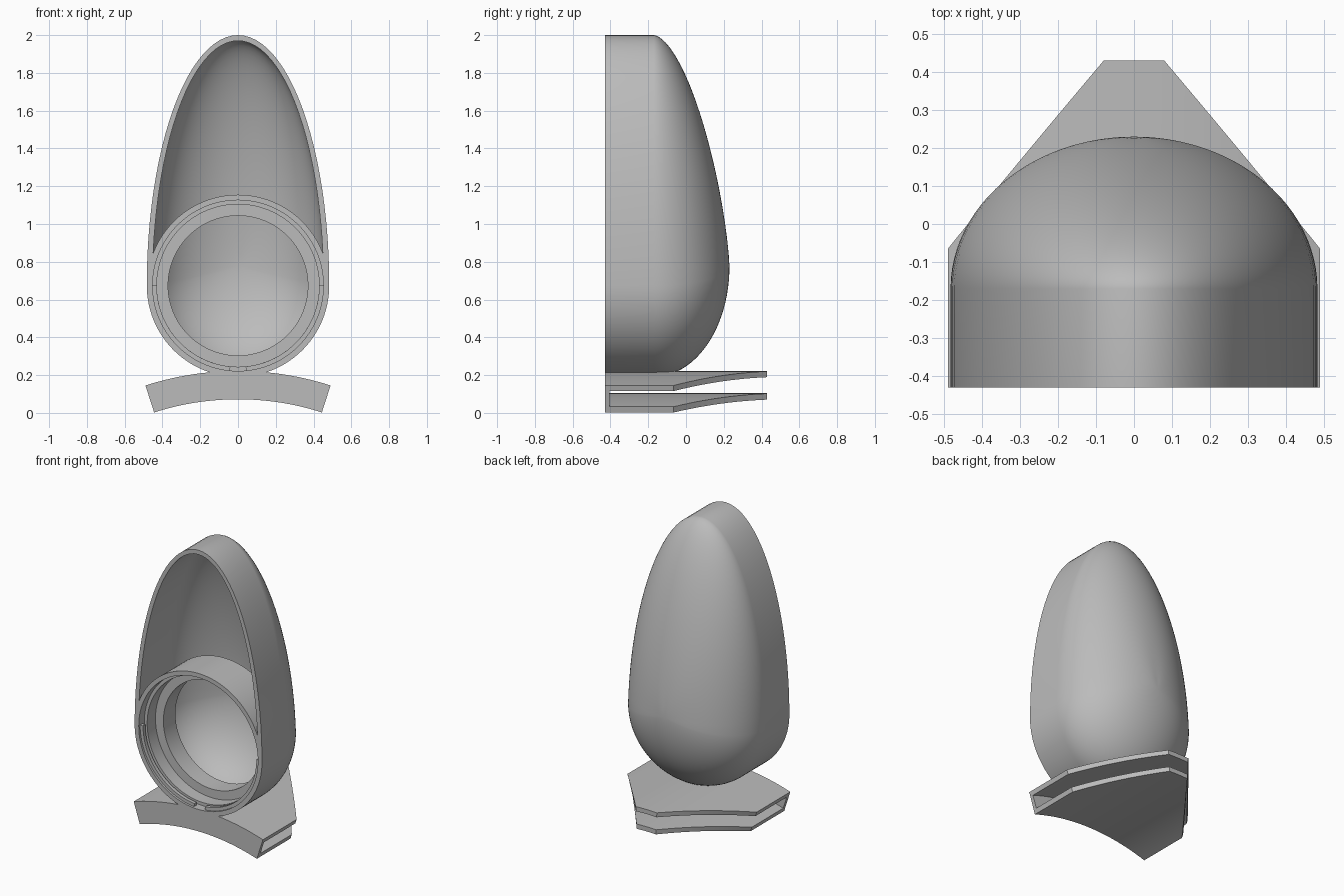
import bpy, bmesh
from math import sin, cos, pi, asin

if "Cube" in bpy.data.objects:
    bpy.data.objects.remove(bpy.data.objects["Cube"], do_unlink=True)

GREY = bpy.data.materials.new("light_grey")
GREY.use_nodes = True
GREY.diffuse_color = (0.5, 0.5, 0.5, 1)
GREY.node_tree.nodes["Principled BSDF"].inputs["Base Color"].default_value = (0.5, 0.5, 0.5, 1)

FRONT = -0.43
RING_Z = 0.674


def finish(name, bm):
    bmesh.ops.remove_doubles(bm, verts=bm.verts, dist=1e-5)
    bmesh.ops.recalc_face_normals(bm, faces=bm.faces)
    mesh = bpy.data.meshes.new(name)
    bm.to_mesh(mesh)
    bm.free()
    mesh.materials.append(GREY)
    ob = bpy.data.objects.new(name, mesh)
    bpy.context.collection.objects.link(ob)
    bpy.ops.object.select_all(action='DESELECT')
    ob.select_set(True)
    bpy.context.view_layer.objects.active = ob
    bpy.ops.object.shade_smooth_by_angle(angle=0.6)
    return ob


def loft(name, loops, wrap=False, caps=False):
    """Skin a list of closed point loops."""
    bm = bmesh.new()
    rows = [[bm.verts.new(p) for p in loop] for loop in loops]
    pairs = list(zip(rows, rows[1:]))
    if wrap:
        pairs.append((rows[-1], rows[0]))
    for a, b in pairs:
        n = len(a)
        for i in range(n):
            j = (i + 1) % n
            bm.faces.new((a[i], a[j], b[j], b[i]))
    if caps:
        bm.faces.new(rows[0])
        bm.faces.new(rows[-1])
    return finish(name, bm)


def revolve(name, profile, start=0.0, end=2 * pi, steps=96):
    """Turn a closed (radius, y) profile about the ring axis."""
    full = end - start > 6.28
    count = steps if full else steps + 1
    angles = [start + (end - start) * i / steps for i in range(count)]
    loops = [[(r * cos(a), y, RING_Z + r * sin(a)) for r, y in profile] for a in angles]
    return loft(name, loops, wrap=full, caps=not full)


# Egg-shaped shell: straight rim wall, then a dome, hollow inside
def egg_loop(s, wall, depth, y=None, n=96):
    pts = []
    for i in range(n):
        a = 2 * pi * i / n
        up = max(0.0, sin(a))
        height = (1.326 if sin(a) > 0 else 0.483) - wall
        power, root = 2 - 0.6 * up, 0.5 + 0.1 * up
        yy = y if y is not None else -0.17 + (depth + 0.17) * max(0.0, 1 - s ** power) ** root
        z = RING_Z + s * height * sin(a) + 0.1 * (1 - s)
        pts.append((s * (0.483 - wall) * cos(a), yy, z))
    return pts


def egg_surface(wall, depth, steps=24):
    scales = [max(cos(pi / 2 * i / steps), 1e-7) for i in range(steps + 1)]
    return [egg_loop(1, wall, depth, FRONT)] + [egg_loop(s, wall, depth) for s in scales]


loft("egg_shell", egg_surface(0.03, 0.2)[::-1] + egg_surface(0, 0.23))

# Round mount with stepped bore and rear lip
revolve("mount_ring", [(0.481, FRONT), (0.452, FRONT), (0.452, -0.37), (0.43, -0.37),
                       (0.43, -0.28), (0.37, -0.28), (0.37, -0.15), (0.481, -0.15)])

# Locking lugs around the lower half of the bore
for name, start in (("right_lug", pi), ("left_lug", 1.53 * pi)):
    revolve(name, [(0.455, -0.415), (0.43, -0.415), (0.43, -0.39), (0.455, -0.39)],
            start, start + 0.47 * pi, 40)

# Curved foot: two arched plates joined by a front wall
ARC_R, ARC_Z = 1.6, -1.378
END = asin(0.49 / ARC_R)
TIP = asin(0.08 / ARC_R)


def back_edge(a):
    t = max(0.0, (abs(a) - TIP) / (END - TIP))
    return 0.43 - 0.495 * t


def arched_plate(name, r_low, r_high, back):
    side = [TIP + (END - TIP) * i / 12 for i in range(13)]
    angles = [-a for a in reversed(side)] + [-TIP / 2, 0, TIP / 2] + side
    loops = []
    for a in angles:
        corners = ((r_low, FRONT), (r_high, FRONT), (r_high, back(a)), (r_low, back(a)))
        loops.append([(r * sin(a), y, ARC_Z + r * cos(a)) for r, y in corners])
    return loft(name, loops, caps=True)


arched_plate("foot_top_plate", 1.569, ARC_R, back_edge)
arched_plate("foot_bottom_plate", 1.45, 1.482, back_edge)
arched_plate("foot_front_wall", 1.45, ARC_R, lambda a: -0.405)
